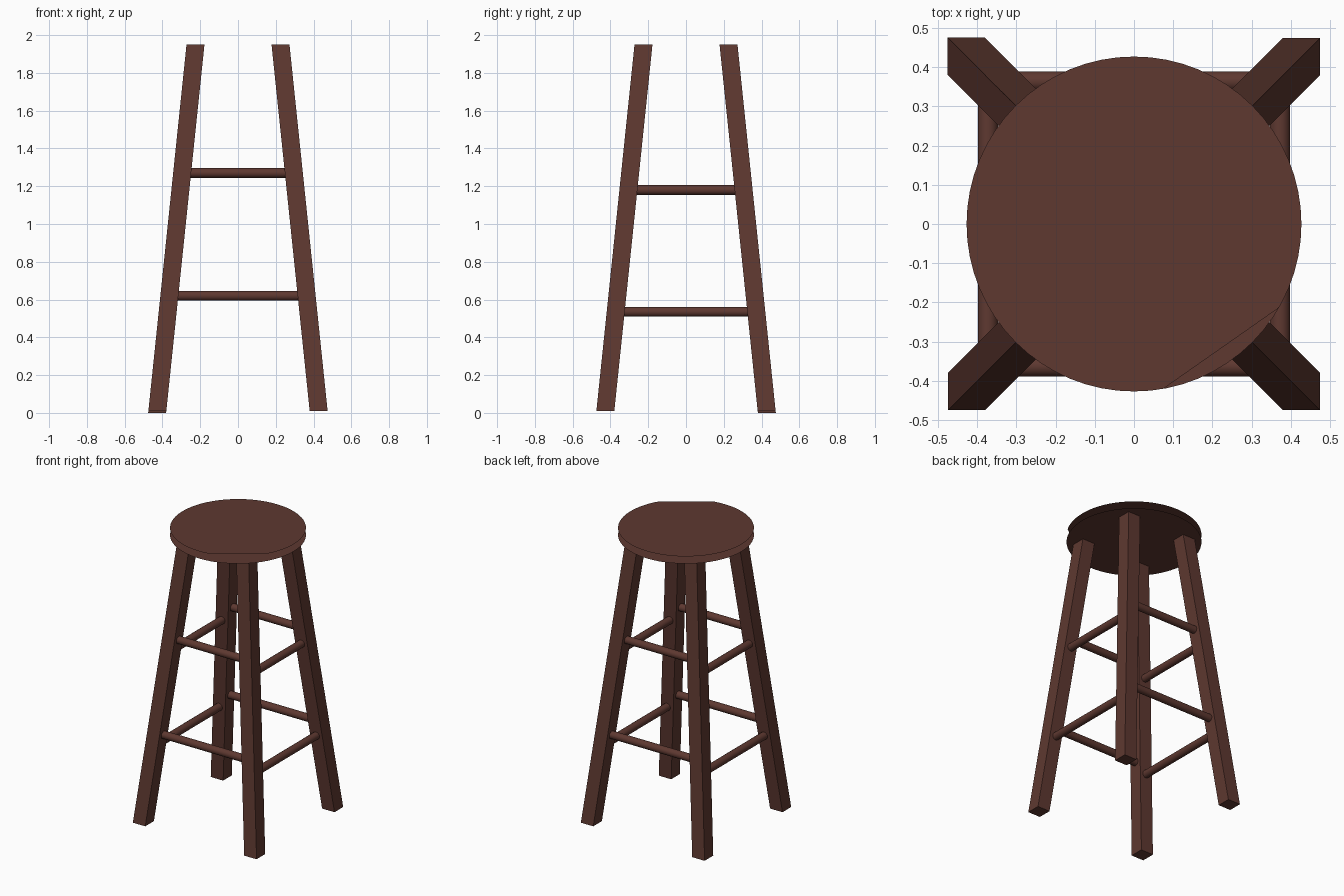
import bpy, bmesh, math
from mathutils import Vector, Matrix

cube = bpy.data.objects.get("Cube")
if cube:
    bpy.data.objects.remove(cube, do_unlink=True)

wood = bpy.data.materials.new("dark_brown_wood")
wood.use_nodes = True
color = (0.112, 0.040, 0.030, 1)
wood.diffuse_color = color
bsdf = wood.node_tree.nodes["Principled BSDF"]
bsdf.inputs["Base Color"].default_value = color
bsdf.inputs["Roughness"].default_value = 0.7

TOP = 1.95
SEAT_RADIUS = 0.427


def finish(bm, name, smooth=False):
    mesh = bpy.data.meshes.new(name)
    for face in bm.faces:
        face.smooth = smooth and len(face.verts) == 4
    bm.to_mesh(mesh)
    bm.free()
    mesh.materials.append(wood)
    obj = bpy.data.objects.new(name, mesh)
    bpy.context.collection.objects.link(obj)
    return obj


def leg_center(z):
    # Distance of the splayed leg's axis from the middle, along x and y
    return 0.428 - 0.203 * z / TOP


def seat_disc(name, z, flip=False, trim=None):
    bm = bmesh.new()
    bmesh.ops.create_circle(bm, cap_ends=True, segments=64, radius=SEAT_RADIUS)
    if trim:
        angle, distance = trim
        normal = Vector((math.cos(angle), math.sin(angle), 0))
        bmesh.ops.bisect_plane(bm, geom=bm.verts[:] + bm.edges[:] + bm.faces[:],
                               plane_co=normal * distance, plane_no=normal,
                               clear_outer=True)
    if flip:
        bmesh.ops.reverse_faces(bm, faces=bm.faces[:])
    bmesh.ops.translate(bm, verts=bm.verts[:], vec=(0, 0, z))
    finish(bm, name)


def leg(name, sx, sy, bottom):
    # Square bar sheared outward towards the floor
    bm = bmesh.new()
    bmesh.ops.create_cube(bm, size=1)
    for v in bm.verts:
        z = TOP if v.co.z > 0 else bottom
        c = leg_center(z)
        v.co = (sx * c + v.co.x * 0.095, sy * c + v.co.y * 0.095, z)
    finish(bm, name)


def rung(name, axis, side, z):
    # Round bar between two neighbouring legs
    c = leg_center(z)
    bm = bmesh.new()
    bmesh.ops.create_cone(bm, cap_ends=True, segments=16, radius1=0.026,
                          radius2=0.026, depth=2 * (c - 0.03))
    turn = Matrix.Rotation(math.pi / 2, 4, "Y" if axis == "x" else "X")
    offset = (0, side * c, z) if axis == "x" else (side * c, 0, z)
    bmesh.ops.transform(bm, matrix=Matrix.Translation(offset) @ turn, verts=bm.verts[:])
    finish(bm, name, smooth=True)


# Seat: separate top and underside, open at the rim, top trimmed on one edge
seat_disc("seat_top", 2.0, trim=(math.radians(-55), 0.387))
seat_disc("seat_underside", TOP, flip=True)

# Four splayed legs
for fb, sy in (("front", -1), ("back", 1)):
    for lr, sx in (("right", -1), ("left", 1)):
        bottom = 0.0 if (sx, sy) == (-1, 1) else 0.01
        leg(f"{fb}_{lr}_leg", sx, sy, bottom)

# Rungs, staggered in height between neighbouring sides
for level, z_x, z_y in (("lower", 0.62, 0.535), ("upper", 1.27, 1.18)):
    for fb, side in (("front", -1), ("back", 1)):
        rung(f"{level}_{fb}_rung", "x", side, z_x)
    for lr, side in (("right", -1), ("left", 1)):
        rung(f"{level}_{lr}_rung", "y", side, z_y)
